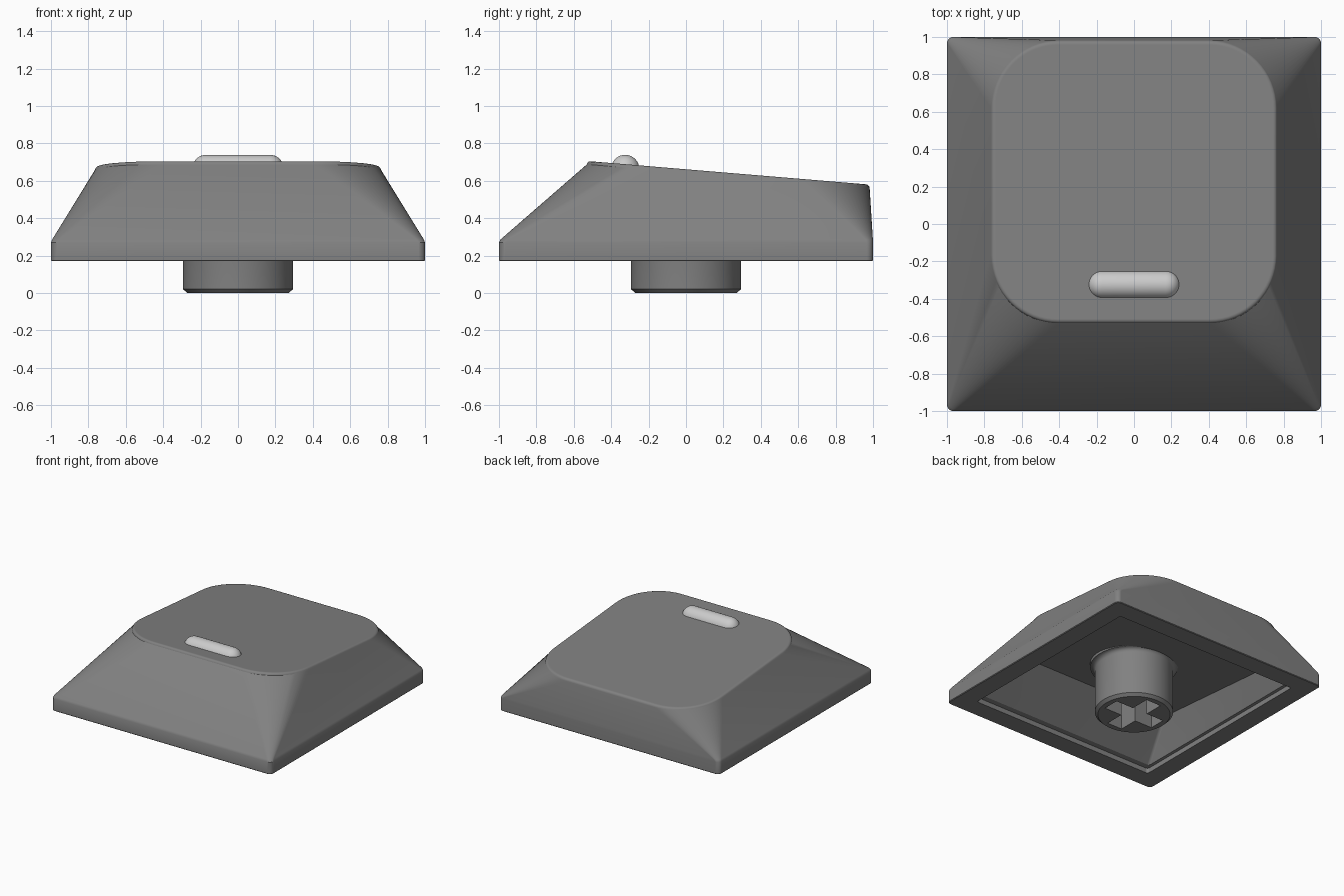
import bpy, bmesh
from math import sin, cos, pi, radians

if "Cube" in bpy.data.objects:
    bpy.data.objects.remove(bpy.data.objects["Cube"])

SLOPE = 0.0835                      # tilt of the top surface


def top_z(y):
    return 0.705 - SLOPE * (y + 0.52)


def ceiling_z(y):
    return 0.47 - SLOPE * (y + 0.5)


def rounded_rect(hx, y0, y1, r, z, n=16):
    """Ring of points; z is a number or a function of y."""
    pts = []
    corners = [(hx - r, y1 - r), (r - hx, y1 - r), (r - hx, y0 + r), (hx - r, y0 + r)]
    for i, (cx, cy) in enumerate(corners):
        for k in range(n + 1):
            a = (i + k / n) * pi / 2
            x, y = cx + r * cos(a), cy + r * sin(a)
            pts.append((x, y, z(y) if callable(z) else z))
    return pts


def add_loft(bm, rings, cap_start=True, cap_end=True):
    """Join equal-length rings with quads and close the ends."""
    vs = [[bm.verts.new(p) for p in ring] for ring in rings]
    n = len(vs[0])
    for a, b in zip(vs, vs[1:]):
        for i in range(n):
            j = (i + 1) % n
            bm.faces.new((a[i], a[j], b[j], b[i]))
    if cap_start:
        bm.faces.new(vs[0][::-1])
    if cap_end:
        bm.faces.new(vs[-1])
    return vs


def finish(bm, name, grey):
    bmesh.ops.recalc_face_normals(bm, faces=bm.faces[:])
    me = bpy.data.meshes.new(name)
    bm.to_mesh(me)
    bm.free()
    ob = bpy.data.objects.new(name, me)
    bpy.context.collection.objects.link(ob)
    mat = bpy.data.materials.new(name + "_grey")
    mat.diffuse_color = (grey, grey, grey, 1)
    mat.use_nodes = True
    mat.node_tree.nodes["Principled BSDF"].inputs["Base Color"].default_value = mat.diffuse_color
    me.materials.append(mat)
    bpy.ops.object.select_all(action='DESELECT')
    ob.select_set(True)
    bpy.context.view_layer.objects.active = ob
    bpy.ops.object.shade_smooth_by_angle(angle=radians(30))
    return ob


# Hollow cap shell: ceiling -> inner wall -> rim -> skirt -> sloped walls -> top
rings = [
    rounded_rect(0.72, -0.50, 0.82, 0.02, ceiling_z),
    rounded_rect(0.82, -0.80, 0.835, 0.02, 0.215),
    rounded_rect(0.84, -0.84, 0.84, 0.02, 0.21),
    rounded_rect(0.84, -0.84, 0.84, 0.02, 0.17),
    rounded_rect(0.995, -0.995, 0.995, 0.03, 0.17),
    rounded_rect(1.0, -1.0, 1.0, 0.035, 0.175),
    rounded_rect(1.0, -1.0, 1.0, 0.035, 0.27),
    rounded_rect(0.993, -0.991, 0.999, 0.04, 0.287),
]
for inset, drop in [(0.0, 0.018), (0.003, 0.009), (0.009, 0.003), (0.018, 0.0), (0.024, 0.0)]:
    rings.append(rounded_rect(0.765 - inset, -0.53 + inset, 0.982 - inset, 0.36 - inset,
                              lambda y, d=drop: top_z(y) - d))
bm = bmesh.new()
add_loft(bm, rings)
finish(bm, "cap_shell", 0.22)

# Round mounting stem with a cross-shaped socket
bm = bmesh.new()
SEG = 64


def circle(r, z):
    return [(r * cos(2 * pi * i / SEG), r * sin(2 * pi * i / SEG), z) for i in range(SEG)]


flare = [circle(0.295 + 0.035 * (1 - cos(a)), 0.375 + 0.035 * sin(a))
         for a in (0, pi / 8, pi / 4, 3 * pi / 8, pi / 2)]
outer = add_loft(bm, [circle(0.272, 0), circle(0.295, 0.022)] + flare + [circle(0.33, 0.5)],
                 cap_start=False)
w, h = 0.068, 0.228
cross = [(h, -w), (h, w), (w, w), (w, h), (-w, h), (-w, w),
         (-h, w), (-h, -w), (-w, -w), (-w, -h), (w, -h), (w, -w)]
socket = add_loft(bm, [[(x, y, z) for x, y in cross] for z in (0, 0.4)], cap_start=False)
edges = [bm.edges.get((loop[i - 1], loop[i]))
         for loop in (outer[0], socket[0]) for i in range(len(loop))]
bmesh.ops.triangle_fill(bm, edges=edges, use_beauty=True, use_dissolve=False)
finish(bm, "stem", 0.22)

# Raised finger-locating bar: a capsule sunk into the top
R, HALF, CY, CZ = 0.075, 0.245, -0.325, 0.664
bar = []
for side in (-1, 1):
    for k in range(11):
        a = (k / 10 - (1 if side < 0 else 0)) * pi / 2
        r = max(R * cos(a), 0.0008)
        x = side * (HALF - R) + R * sin(a)
        bar.append([(x, CY + r * cos(2 * pi * i / 32), CZ + r * sin(2 * pi * i / 32))
                    for i in range(32)])
bm = bmesh.new()
add_loft(bm, bar)
finish(bm, "locating_bar", 0.8)
